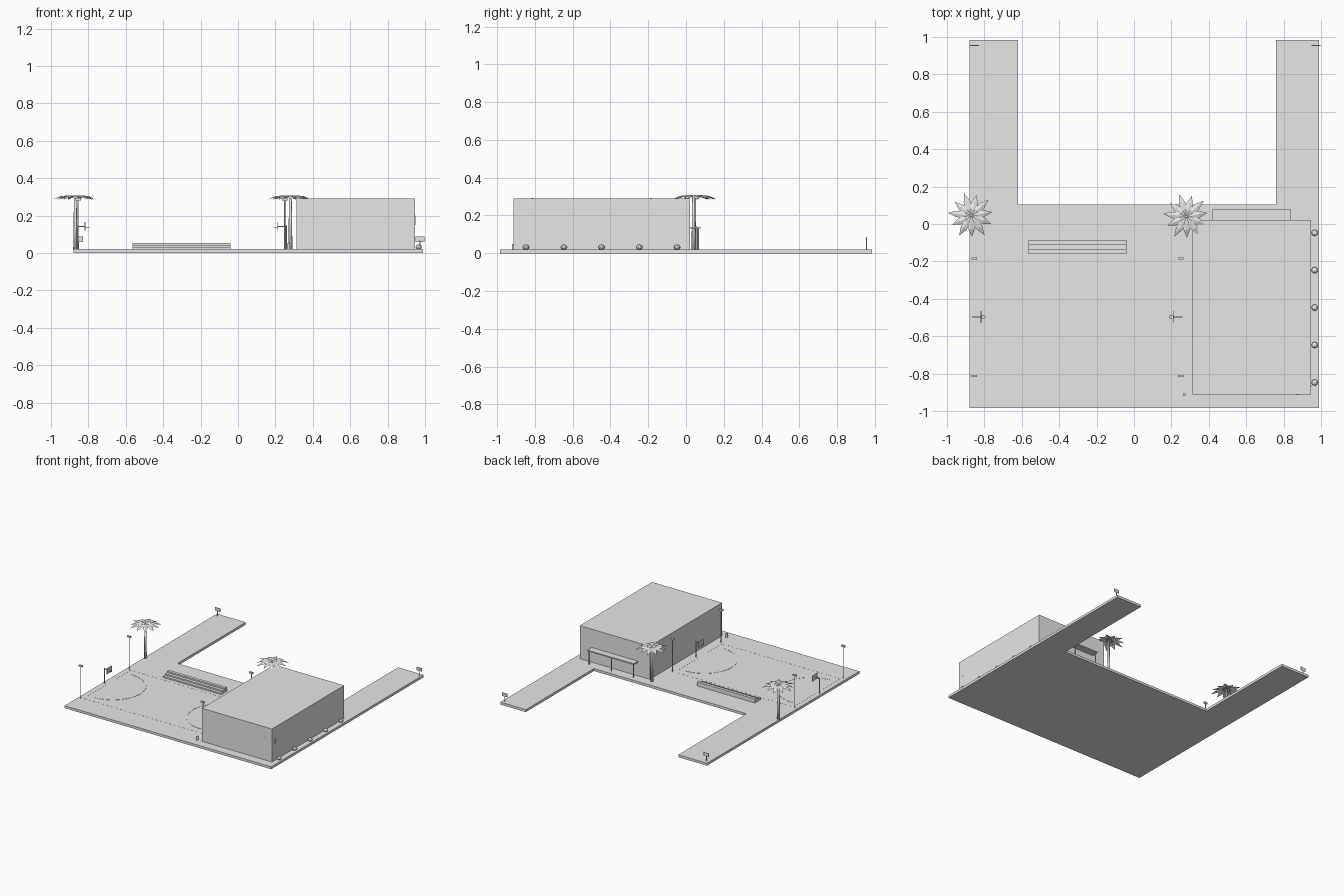
import bpy, bmesh, math
from mathutils import Vector

if "Cube" in bpy.data.objects:
    bpy.data.objects.remove(bpy.data.objects["Cube"])

G = 0.02  # ground level on top of the slab
grey = bpy.data.materials.new("light_grey")
grey.diffuse_color = (0.8, 0.8, 0.8, 1)
grey.use_nodes = True
grey.node_tree.nodes["Principled BSDF"].inputs["Base Color"].default_value = grey.diffuse_color


def finish(name, bm, smooth=False):
    bmesh.ops.recalc_face_normals(bm, faces=bm.faces)
    me = bpy.data.meshes.new(name)
    bm.to_mesh(me)
    bm.free()
    me.materials.append(grey)
    ob = bpy.data.objects.new(name, me)
    bpy.context.collection.objects.link(ob)
    for p in me.polygons:
        p.use_smooth = smooth
    return ob


def add_box(bm, x0, x1, y0, y1, z0, z1):
    vs = bmesh.ops.create_cube(bm, size=1)["verts"]
    for v in vs:
        v.co = Vector(((x0 + x1) / 2 + v.co.x * (x1 - x0),
                       (y0 + y1) / 2 + v.co.y * (y1 - y0),
                       (z0 + z1) / 2 + v.co.z * (z1 - z0)))


def boxes(name, *dims):
    bm = bmesh.new()
    for d in dims:
        add_box(bm, *d)
    return finish(name, bm)


def add_post(bm, x, y, z0, z1, r0, r1=None, seg=8):
    vs = bmesh.ops.create_cone(bm, cap_ends=True, segments=seg, radius1=r0,
                               radius2=r0 if r1 is None else r1, depth=z1 - z0)["verts"]
    bmesh.ops.translate(bm, verts=vs, vec=(x, y, (z0 + z1) / 2))


def extruded(name, points, z0, z1):
    bm = bmesh.new()
    face = bm.faces.new([bm.verts.new((x, y, z0)) for x, y in points])
    geom = bmesh.ops.extrude_face_region(bm, geom=[face])["geom"]
    bmesh.ops.translate(bm, vec=(0, 0, z1 - z0),
                        verts=[g for g in geom if isinstance(g, bmesh.types.BMVert)])
    return finish(name, bm)


# U-shaped ground slab with two rear paths
extruded("ground_slab", [(-0.88, -0.985), (0.99, -0.985), (0.99, 0.985), (0.76, 0.985),
                         (0.76, 0.105), (-0.62, 0.105), (-0.62, 0.985), (-0.88, 0.985)], 0, G)

# Hall with thin wall plates
boxes("hall", (0.312, 0.946, -0.912, 0.022, G, 0.29))
boxes("wall_plates", (0.87, 0.88, -0.914, -0.912, 0.15, 0.2),
      (0.946, 0.949, -0.87, -0.86, 0.15, 0.2))

# Entrance canopy on posts
boxes("entrance_canopy", (0.42, 0.84, 0.022, 0.077, 0.13, 0.14))
bm = bmesh.new()
for x in (0.43, 0.63, 0.83):
    add_post(bm, x, 0.064, G, 0.13, 0.005)
finish("canopy_posts", bm)

# Stepped bench rows
boxes("bench_steps", *[(-0.565, -0.04, -0.16 + i * 0.025, -0.135 + i * 0.025, G,
                        0.031 + i * 0.011) for i in range(3)])

# Painted court outline and arcs
L, R, F, B, w = -0.84, 0.235, -0.8, -0.19, 0.004
boxes("court_lines", (L, R, F, F + w, G, G + 0.0006), (L, R, B - w, B, G, G + 0.0006),
      (L, L + w, F, B, G, G + 0.0006), (R - w, R, F, B, G, G + 0.0006))
for name, cx, s in (("left_arc", -0.785, 1), ("right_arc", 0.18, -1)):
    angles = [math.radians(-90 + 180 * i / 24) for i in range(25)]
    pts = [(cx + s * 0.247 * math.cos(a), -0.495 + 0.247 * math.sin(a)) for a in angles]
    pts += [(cx + s * 0.239 * math.cos(a), -0.495 + 0.239 * math.sin(a))
            for a in reversed(angles)]
    extruded(name, pts, G, G + 0.0015)

# Hoops: pole, arm, backboard and ring, facing each other
for side, px, s in (("left", -0.862, 1), ("right", 0.257, -1)):
    bm = bmesh.new()
    add_post(bm, px, -0.497, G, 0.147, 0.004)
    add_box(bm, *sorted((px, px + s * 0.045)), -0.5, -0.494, 0.138, 0.144)
    add_box(bm, *sorted((px + s * 0.042, px + s * 0.046)), -0.53, -0.464, 0.12, 0.165)
    finish(side + "_hoop_stand", bm)
    bpy.ops.mesh.primitive_torus_add(major_radius=0.01, minor_radius=0.0015, major_segments=16,
                                     minor_segments=6,
                                     location=(px + s * 0.057, -0.497, 0.135))
    ring = bpy.context.object
    ring.name = side + "_hoop_ring"
    ring.data.materials.append(grey)

# Floodlights
for x in (-0.855, 0.25):
    for y in (-0.812, -0.185):
        bm = bmesh.new()
        add_post(bm, x, y, G, 0.283, 0.0035)
        add_box(bm, x - 0.015, x + 0.015, y - 0.006, y + 0.006, 0.28, 0.293)
        finish("floodlight", bm)

# Sign boards at the ends of the paths
for x in (-0.853, 0.973):
    bm = bmesh.new()
    add_post(bm, x, 0.955, G, 0.07, 0.003)
    add_box(bm, x - 0.023, x + 0.023, 0.953, 0.957, 0.06, 0.087)
    finish("path_sign", bm)

# Bin near the hall corner
bm = bmesh.new()
add_post(bm, 0.27, -0.912, G, 0.05, 0.009, seg=12)
finish("bin", bm)

# Bushes along the hall
for i in range(5):
    bm = bmesh.new()
    bmesh.ops.create_icosphere(bm, subdivisions=2, radius=0.017)
    for v in bm.verts:
        v.co = (0.966 + v.co.x, -0.047 - 0.2 * i + v.co.y, 0.032 + v.co.z * 0.82)
    finish("bush", bm)

# Palms: tapered trunk and folded drooping leaves
profile = [(0.0, 0.005, 0.302), (0.035, 0.017, 0.308), (0.075, 0.017, 0.304), (0.12, 0.0, 0.285)]
for x, y in ((-0.87, 0.045), (0.28, 0.04)):
    bm = bmesh.new()
    add_post(bm, x, y, G, 0.303, 0.011, 0.007)
    finish("palm_trunk", bm, True)
    bm = bmesh.new()
    n = 11
    for k in range(n):
        a = 2 * math.pi * (k + 0.3) / n
        out, across = Vector((math.cos(a), math.sin(a), 0)), Vector((-math.sin(a), math.cos(a), 0))
        reach = 1.05 if k % 2 else 0.95
        rows = []
        for r, half, z in profile:
            c = Vector((x, y, z)) + out * r * reach
            rows.append([bm.verts.new(c + across * half * t - Vector((0, 0, abs(t) * half * 0.3)))
                         for t in (-1, 0, 1)])
        for p, q in zip(rows, rows[1:]):
            for j in (0, 1):
                bm.faces.new((p[j], q[j], q[j + 1], p[j + 1]))
    bmesh.ops.remove_doubles(bm, verts=bm.verts, dist=0.0001)
    finish("palm_leaves", bm)
